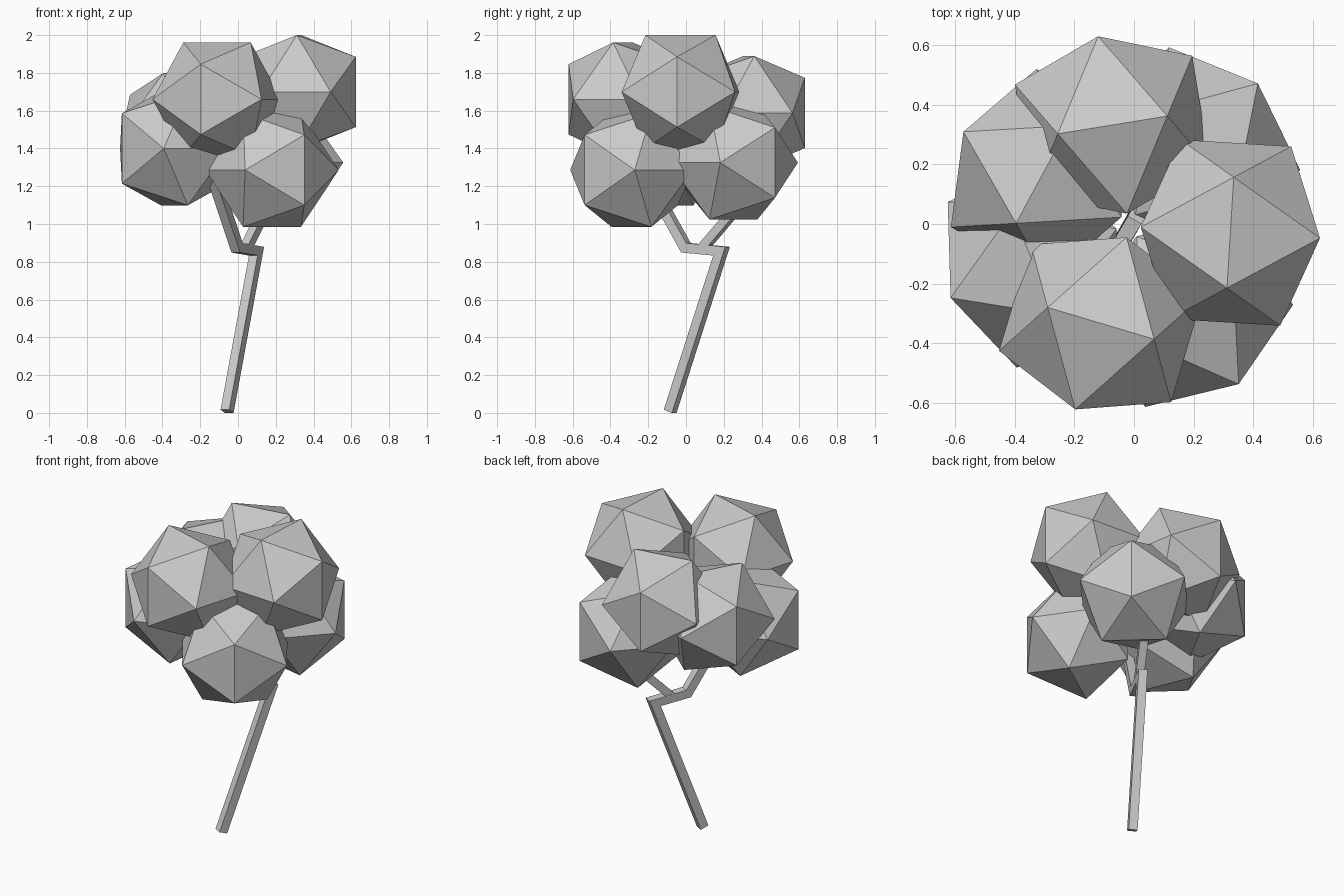
import bpy, bmesh, math
from mathutils import Vector, Matrix

if "Cube" in bpy.data.objects:
    bpy.data.objects.remove(bpy.data.objects["Cube"])

LONG, SHORT = 0.301, 0.186   # half sides of the golden rectangles in each foliage ball


def finish(bm, name):
    bmesh.ops.recalc_face_normals(bm, faces=bm.faces)
    mesh = bpy.data.meshes.new(name)
    bm.to_mesh(mesh)
    bm.free()
    obj = bpy.data.objects.new(name, mesh)
    bpy.context.collection.objects.link(obj)
    return obj


def foliage_ball(name, centre, heading):
    """Icosahedron with a vertical edge facing outward along the heading."""
    bm = bmesh.new()
    for a in (-LONG, LONG):
        for b in (-SHORT, SHORT):
            for co in ((a, 0, b), (0, b, a), (b, a, 0)):
                bm.verts.new(co)
    bmesh.ops.convex_hull(bm, input=bm.verts)
    bm.transform(Matrix.Translation(centre) @ Matrix.Rotation(math.radians(heading), 4, 'Z'))
    return finish(bm, name)


def beam(name, points, half=0.026):
    """Square bar swept along a bent path lying in one upright plane, with mitred corners."""
    pts = [Vector(p) for p in points]
    side = Vector((0.88, -0.475, 0))
    dirs = [(q - p).normalized() for p, q in zip(pts, pts[1:])]
    bm = bmesh.new()
    rings = []
    for i, p in enumerate(pts):
        n0 = dirs[max(i - 1, 0)].cross(side).normalized()
        n1 = dirs[min(i, len(dirs) - 1)].cross(side).normalized()
        n = (n0 + n1).normalized()
        n = n / n.dot(n0)
        rings.append([bm.verts.new(p + half * (s * side + t * n))
                      for s, t in ((-1, -1), (1, -1), (1, 1), (-1, 1))])
    for r, q in zip(rings, rings[1:]):
        for k in range(4):
            bm.faces.new((r[k], r[(k + 1) % 4], q[(k + 1) % 4], q[k]))
    bm.faces.new(rings[0])
    bm.faces.new(rings[-1])
    return finish(bm, name)


# Foliage: seven balls round the crown at stepped heights
balls = [
    ((0.323, -0.029, 1.699), -3.5),
    ((0.210, 0.251, 1.325), 47.0),
    ((-0.072, 0.332, 1.588), 99.2),
    ((-0.307, 0.166, 1.498), 151.6),
    ((-0.337, -0.132, 1.400), 202.6),
    ((-0.111, -0.333, 1.660), 253.4),
    ((0.180, -0.289, 1.286), 304.6),
]
for i, (centre, heading) in enumerate(balls, 1):
    foliage_ball(f"foliage_{i}", centre, heading)

# Leaning trunk that kinks back and rises into the front ball
beam("trunk", [(-0.058, -0.084, 0.008), (0.098, 0.188, 0.856),
               (-0.005, 0.000, 0.874), (-0.19, -0.31, 1.43)])
# Side branch to the rear ball
beam("side_branch", [(0.04, 0.085, 0.868), (0.18, 0.325, 1.15)], 0.024)
